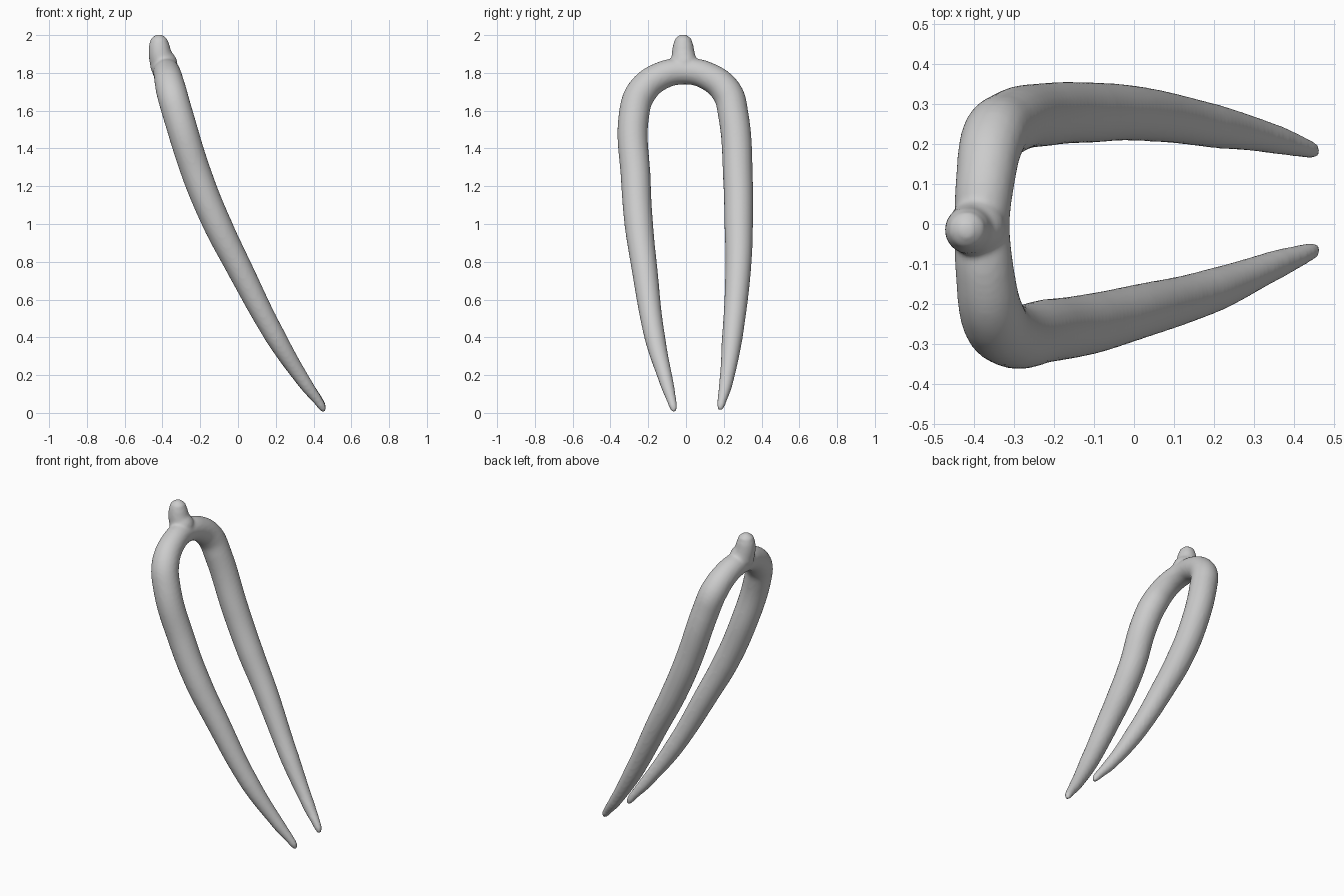
import bpy

cube = bpy.data.objects.get("Cube")
if cube:
    bpy.data.objects.remove(cube, do_unlink=True)

grey = bpy.data.materials.new("plain grey")
grey.use_nodes = True
colour = (0.6, 0.6, 0.6, 1)
grey.diffuse_color = colour
grey.node_tree.nodes["Principled BSDF"].inputs["Base Color"].default_value = colour


def tube(name, points):
    """Smooth tapered tube through points given as x, y, z, radius."""
    data = bpy.data.curves.new(name, "CURVE")
    data.dimensions = "3D"
    data.bevel_depth = 1
    data.bevel_resolution = 8
    data.resolution_u = 10
    data.use_fill_caps = True
    spline = data.splines.new("BEZIER")
    spline.bezier_points.add(len(points) - 1)
    for p, (x, y, z, r) in zip(spline.bezier_points, points):
        p.co = (x, y, z)
        p.radius = r
        p.handle_left_type = p.handle_right_type = "AUTO"
    obj = bpy.data.objects.new(name, data)
    bpy.context.collection.objects.link(obj)
    return obj


# Two long prongs joined by an arch
prongs = tube("pronged_fork", [
    (.457, -.062, .008, .012), (.443, -.068, .035, .022),
    (.36, -.10, .15, .036), (.2, -.165, .40, .055),
    (0, -.222, .78, .069), (-.11, -.25, 1.0, .076),
    (-.21, -.266, 1.24, .079), (-.318, -.275, 1.58, .081),
    (-.352, -.235, 1.7, .081), (-.372, -.13, 1.785, .074),
    (-.38, 0, 1.808, .069),
    (-.372, .11, 1.785, .074), (-.352, .215, 1.7, .081),
    (-.318, .25, 1.58, .081), (-.21, .275, 1.24, .079),
    (-.11, .279, 1.0, .076), (0, .277, .78, .069),
    (.2, .245, .40, .055), (.36, .21, .15, .036),
    (.443, .185, .042, .022), (.457, .18, .018, .012)])

# Small rounded knob, flaring into the crown of the arch
knob = tube("knob", [
    (-.385, -.01, 1.80, .066), (-.395, -.01, 1.85, .074),
    (-.41, -.014, 1.89, .063), (-.417, -.015, 1.94, .056),
    (-.418, -.015, 1.98, .044), (-.418, -.015, 2.002, .018)])

# Fuse both into one smooth surface
bpy.ops.object.select_all(action="DESELECT")
for obj in (prongs, knob):
    obj.select_set(True)
bpy.context.view_layer.objects.active = prongs
bpy.ops.object.convert(target="MESH")
bpy.ops.object.join()
prongs.data.materials.clear()
prongs.data.materials.append(grey)

remesh = prongs.modifiers.new("fuse", "REMESH")
remesh.mode = "VOXEL"
remesh.voxel_size = 0.009
remesh.use_smooth_shade = True
smooth = prongs.modifiers.new("soften", "SMOOTH")
smooth.factor = 0.5
smooth.iterations = 6
